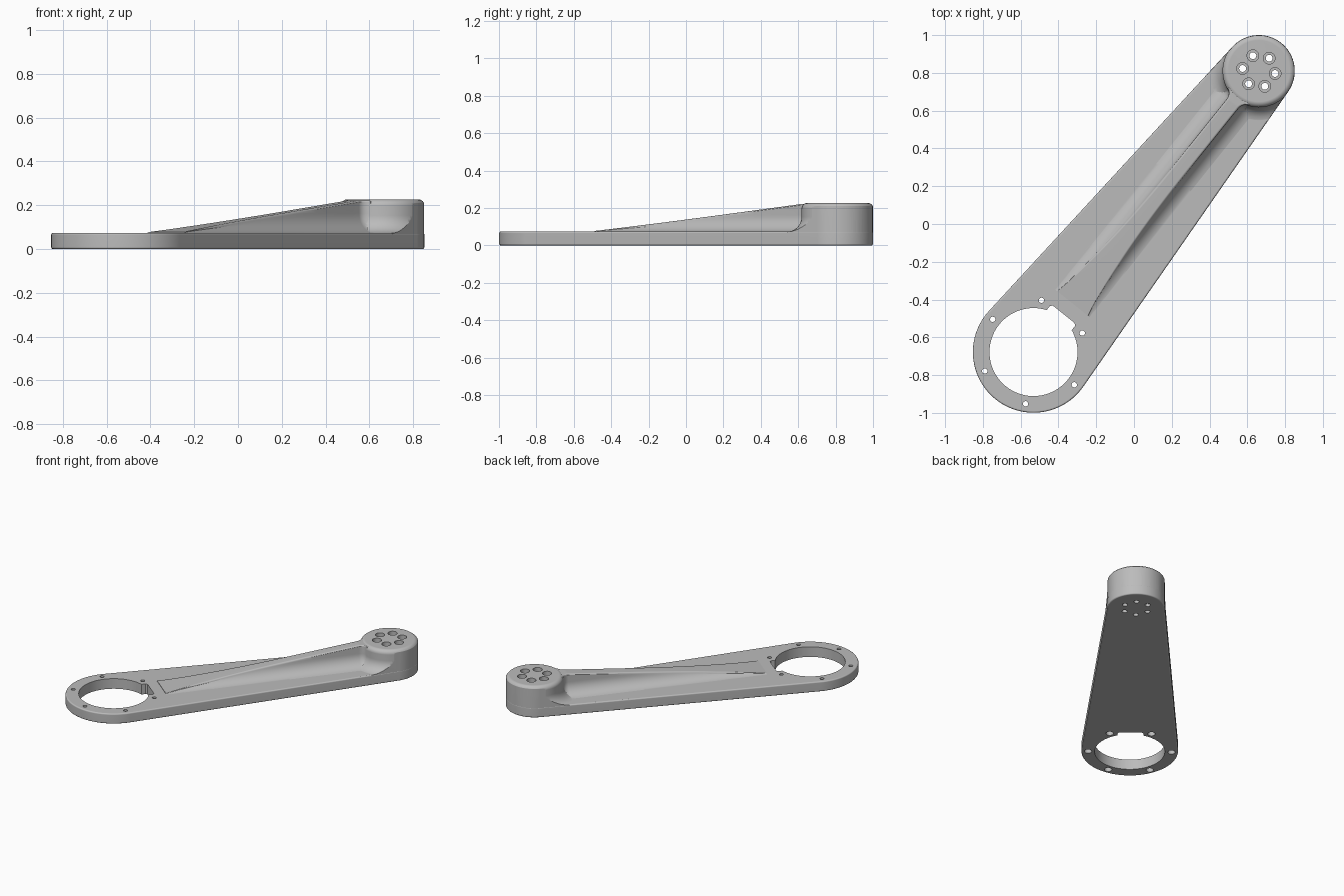
import bpy, bmesh
from math import sin, cos, pi, acos, asin, atan2, sqrt
from mathutils import Matrix, Vector

if "Cube" in bpy.data.objects:
    bpy.data.objects.remove(bpy.data.objects["Cube"], do_unlink=True)

# Main dimensions; the arm is built along +x from the large ring, then turned
RING, HUB = Vector((-0.532, -0.678)), Vector((0.661, 0.81))
R_RING, R_HUB = 0.321, 0.19
SPAN = (HUB - RING).length
PLATE, TOP, ROOT = 0.074, 0.227, 0.03
FOOT = PLATE - 0.001


def loft(name, rings):
    """Closed solid skinned through rings of equal point count."""
    bm = bmesh.new()
    loops = [[bm.verts.new(p) for p in ring] for ring in rings]
    for a, b in zip(loops, loops[1:]):
        n = len(a)
        for i in range(n):
            j = (i + 1) % n
            bm.faces.new((a[i], a[j], b[j], b[i]))
    bm.faces.new(loops[0][::-1])
    bm.faces.new(loops[-1])
    bmesh.ops.recalc_face_normals(bm, faces=bm.faces)
    mesh = bpy.data.meshes.new(name)
    bm.to_mesh(mesh)
    bm.free()
    ob = bpy.data.objects.new(name, mesh)
    bpy.context.scene.collection.objects.link(ob)
    return ob


def lathe(name, cx, cy, profile, n=32):
    return loft(name, [[(cx + r * cos(2 * pi * i / n), cy + r * sin(2 * pi * i / n), z)
                        for i in range(n)] for r, z in profile])


def outline(inset, z, n=48):
    """Two arcs joined by tangent lines."""
    b = acos((R_RING - R_HUB) / SPAN)
    pts = []
    for cx, r, start, end in ((0, R_RING, b, 2 * pi - b), (SPAN, R_HUB, -b, b)):
        for i in range(n + 1):
            t = start + (end - start) * i / n
            pts.append((cx + (r - inset) * cos(t), (r - inset) * sin(t), z))
    return pts


def combine(ob, other, operation):
    """Apply a boolean, moving to the next solver if one gives no result."""
    mod = ob.modifiers.new("Boolean", 'BOOLEAN')
    mod.operation, mod.object = operation, other
    for solver in ('MANIFOLD', 'EXACT', 'FLOAT'):
        mod.solver = solver
        bpy.context.view_layer.update()
        graph = bpy.context.evaluated_depsgraph_get()
        mesh = bpy.data.meshes.new_from_object(ob.evaluated_get(graph))
        if len(mesh.vertices) not in (0, len(ob.data.vertices)):
            ob.data = mesh
            break
    ob.modifiers.clear()
    bpy.data.objects.remove(other, do_unlink=True)


def quarter(n=4):
    return [(sin(pi / 2 * i / n), cos(pi / 2 * i / n)) for i in range(n + 1)]


# Base plate with softly rounded rims
E = 0.009
rings = [outline(E * (1 - s), E * (1 - c)) for s, c in quarter()]
rings += [outline(E * (1 - c), PLATE - E * (1 - s)) for s, c in quarter()]
arm = loft("arm", rings)

# Hub with a concave foot and a rounded top edge
F, T, WALL = 0.08, 0.03, R_HUB + 0.002
profile = [(WALL + F, ROOT)]
profile += [(WALL + F * (1 - s), FOOT + F * (1 - c)) for s, c in quarter(8)]
profile += [(WALL - T * (1 - c), TOP - T * (1 - s)) for s, c in quarter(6)]
hub = lathe("hub", SPAN, 0, profile, 96)

# Rising rib, with filleted sides that flare into the hub
FILLET, HALF, FLARE = 0.09, 0.04, 0.05
mid = HALF + FLARE
reach = sqrt((R_HUB + FLARE) ** 2 - mid ** 2)
flare_start = SPAN - reach
flare_end = SPAN - reach * R_HUB / (R_HUB + FLARE)
RIB_START, RIB_ROOT = 0.33, ROOT + 0.005


def rib_section(x):
    h = min(0.005 + (x - RIB_START) * 0.106, 0.149)
    d = min(max(x - flare_start, 0), flare_end - flare_start)
    wall = mid - sqrt(FLARE ** 2 - d ** 2)
    soft = min(0.012, h * 0.3)
    end = acos(1 - min(h - soft, FILLET) / FILLET)
    half = [(wall + FILLET, RIB_ROOT)]
    for i in range(11):
        t = end * i / 10
        half.append((wall + FILLET * (1 - sin(t)), FOOT + FILLET * (1 - cos(t))))
    edge = half[-1][0]
    half += [(edge - soft * (1 - c), FOOT + h - soft * (1 - s)) for s, c in quarter()[1:]]
    return [(x, y, z) for y, z in half] + [(x, -y, z) for y, z in reversed(half)]


stations = [RIB_START + (flare_start - RIB_START) * i / 30 for i in range(31)]
stations += [flare_start + (flare_end - flare_start) * i / 6 for i in range(1, 7)]
stations.append(SPAN - 0.06)
rib = loft("rib", [rib_section(x) for x in stations])

# Trim hub and rib to the arm outline, then fuse them
combine(hub, rib, 'UNION')
combine(hub, loft("trim", [outline(0.001, z) for z in (0.02, 0.3)]), 'INTERSECT')
combine(arm, hub, 'UNION')

# Large opening with a flat-ended notch facing the rib
BORE, NOTCH, DEPTH, CUT = 0.233, 0.085, 0.256, 0.011
a0 = asin(NOTCH / BORE)
opening = [(BORE * cos(t), BORE * sin(t)) for t in
           [a0 + (2 * pi - 2 * a0) * i / 80 for i in range(81)]]
opening += [(DEPTH - CUT, -NOTCH), (DEPTH, CUT - NOTCH),
            (DEPTH, NOTCH - CUT), (DEPTH - CUT, NOTCH)]
combine(arm, loft("opening", [[(x, y, z) for x, y in opening] for z in (-0.1, 0.4)]),
        'DIFFERENCE')

# Screw holes: recessed from below on the ring, from above on the hub
for k in range(6):
    t = pi / 6 + k * pi / 3
    combine(arm, lathe("ring_hole", 0.277 * cos(t), 0.277 * sin(t),
                       [(0.025, -0.1), (0.025, 0.04), (0.014, 0.04), (0.014, 0.3)]),
            'DIFFERENCE')
    t = k * pi / 3
    combine(arm, lathe("hub_hole", SPAN + 0.087 * cos(t), 0.087 * sin(t),
                       [(0.018, -0.1), (0.018, 0.13), (0.031, 0.13), (0.031, 0.4)]),
            'DIFFERENCE')

# Turn the arm to its diagonal position
axis = HUB - RING
arm.data.transform(Matrix.Translation((RING.x, RING.y, 0))
                   @ Matrix.Rotation(atan2(axis.y, axis.x), 4, 'Z'))

# Single grey finish
grey = bpy.data.materials.new("plain_grey")
grey.use_nodes = True
colour = (0.5, 0.5, 0.5, 1)
grey.diffuse_color = colour
grey.node_tree.nodes["Principled BSDF"].inputs["Base Color"].default_value = colour
arm.data.materials.clear()
arm.data.materials.append(grey)

# Smooth shading with crisp edges
bpy.ops.object.select_all(action='DESELECT')
arm.select_set(True)
bpy.context.view_layer.objects.active = arm
bpy.ops.object.shade_smooth_by_angle(angle=pi / 6)
normals = arm.modifiers.new("Weighted Normals", 'WEIGHTED_NORMAL')
normals.keep_sharp = True
